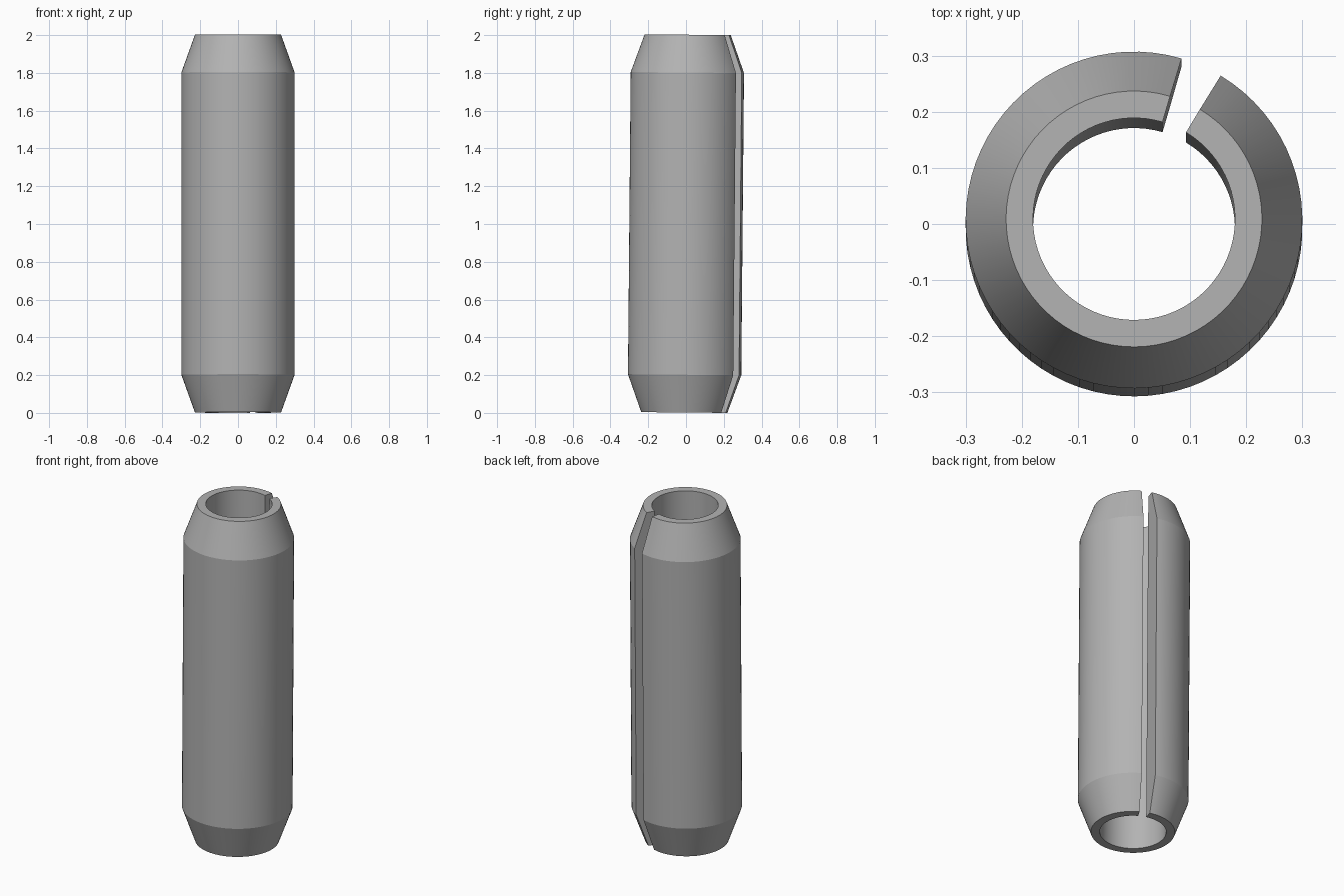
import bpy, bmesh, math
from mathutils import Matrix

if "Cube" in bpy.data.objects:
    bpy.data.objects.remove(bpy.data.objects["Cube"], do_unlink=True)

# Plain grey steel
steel = bpy.data.materials.new("grey steel")
steel.use_nodes = True
colour = (0.45, 0.45, 0.45, 1)
steel.diffuse_color = colour
steel.node_tree.nodes["Principled BSDF"].inputs["Base Color"].default_value = colour

# Wall cross-section (radius, height): chamfered outside, straight bore
profile = [(0.18, -1), (0.228, -1), (0.3, -0.8), (0.3, 0.8), (0.228, 1), (0.18, 1)]
START, END, STEPS = math.radians(73.6), math.radians(360 + 59), 72

# Sweep the section around the axis, leaving the slot open
bm = bmesh.new()
rings = []
for i in range(STEPS + 1):
    a = START + (END - START) * i / STEPS
    rings.append([bm.verts.new((r * math.cos(a), r * math.sin(a), z)) for r, z in profile])
n = len(profile)
for a, b in zip(rings, rings[1:]):
    for j in range(n):
        k = (j + 1) % n
        bm.faces.new((a[j], b[j], b[k], a[k]))

# Flat slot walls
bm.faces.new(rings[0])
bm.faces.new(rings[-1])
bmesh.ops.recalc_face_normals(bm, faces=bm.faces)

# The pin leans back very slightly and rests on the ground
bm.transform(Matrix.Rotation(-0.009, 4, 'X'))
low = min(v.co.z for v in bm.verts)
bm.transform(Matrix.Translation((0, 0, -low)))

mesh = bpy.data.meshes.new("slotted_pin")
bm.to_mesh(mesh)
bm.free()
mesh.materials.append(steel)
pin = bpy.data.objects.new("slotted_pin", mesh)
bpy.context.collection.objects.link(pin)

bpy.ops.object.select_all(action='DESELECT')
pin.select_set(True)
bpy.context.view_layer.objects.active = pin
bpy.ops.object.shade_smooth_by_angle(angle=math.radians(15))
